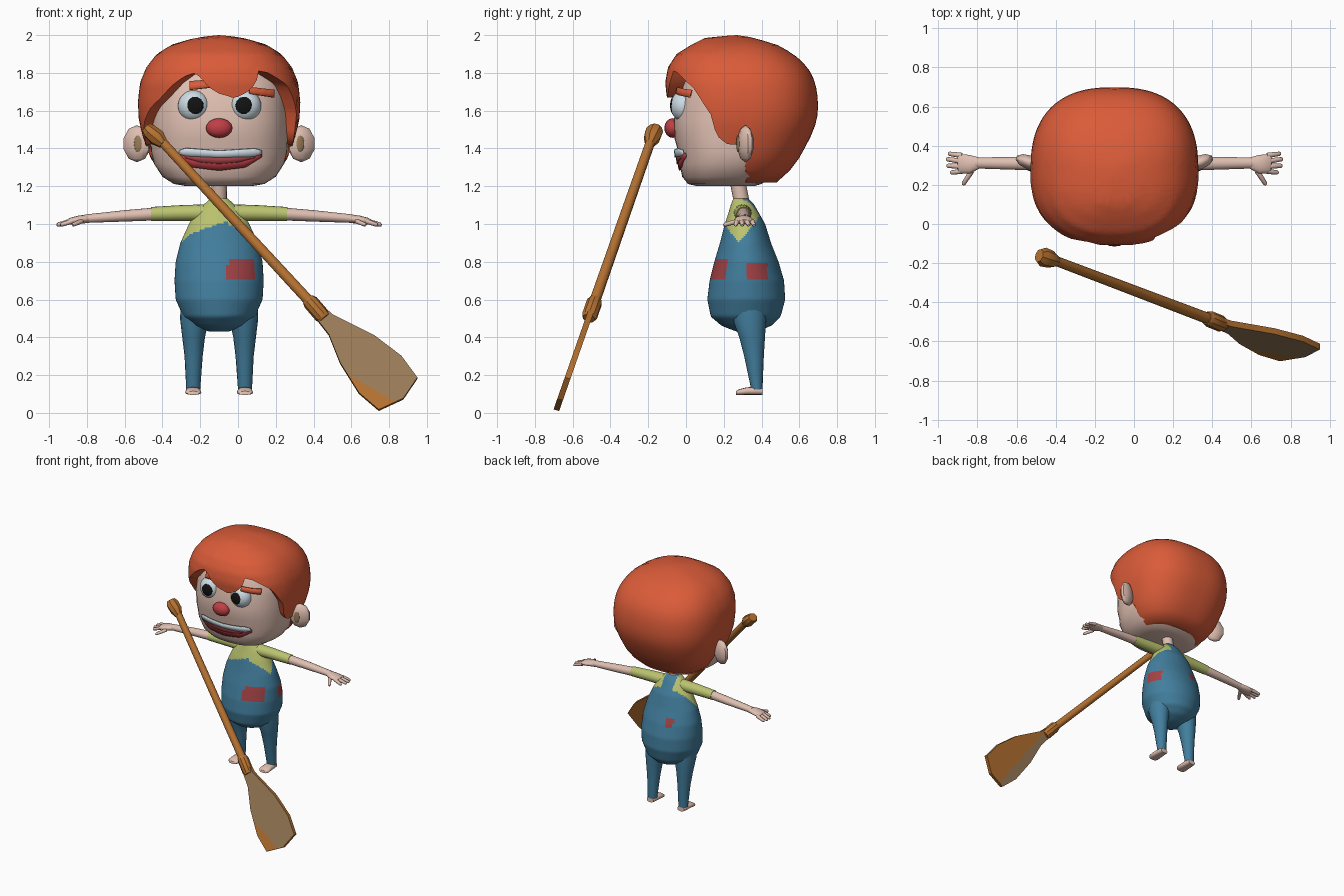
import bpy, bmesh
from math import sin, cos, pi, radians, copysign
from mathutils import Vector, Matrix
from mathutils.bvhtree import BVHTree

if "Cube" in bpy.data.objects:
    bpy.data.objects.remove(bpy.data.objects["Cube"])

CX = -0.1  # character's centre line


def material(name, r, g, b):
    m = bpy.data.materials.new(name)
    m.use_nodes = True
    m.diffuse_color = (r, g, b, 1)
    m.node_tree.nodes["Principled BSDF"].inputs["Base Color"].default_value = (r, g, b, 1)
    return m


HAIR = material("orange hair", .70, .105, .04)
SKIN = material("skin", .74, .52, .44)
DENIM = material("blue denim", .055, .21, .34)
SHIRT = material("yellow green shirt", .50, .55, .16)
PATCH = material("dark red cloth", .37, .055, .06)
RED = material("nose red", .52, .05, .06)
WOOD = material("orange wood", .46, .165, .03)
TAN = material("worn tan", .32, .20, .095)
WHITE = material("eye white", .62, .72, .78)
BLACK = material("black", .006, .006, .006)


def finish(name, bm, mats, angle=50):
    bmesh.ops.recalc_face_normals(bm, faces=bm.faces)
    mesh = bpy.data.meshes.new(name)
    bm.to_mesh(mesh)
    bm.free()
    ob = bpy.data.objects.new(name, mesh)
    bpy.context.collection.objects.link(ob)
    for m in mats:
        mesh.materials.append(m)
    bpy.ops.object.select_all(action="DESELECT")
    ob.select_set(True)
    bpy.context.view_layer.objects.active = ob
    bpy.ops.object.shade_smooth_by_angle(angle=radians(angle))
    return ob


def interp(table, t):
    """Linear lookup of the row values at t (first column ascending)."""
    for a, b in zip(table, table[1:]):
        if t <= b[0]:
            f = max(0, (t - a[0]) / (b[0] - a[0]))
            return [p + (q - p) * f for p, q in zip(a[1:], b[1:])]
    return list(table[-1][1:])


def power(v, p):
    return copysign(abs(v) ** (2 / p), v)


def loft(rings, seg=16, p=2.0):
    """Skin closed rings (x, y, z, ru, rv) that lie across the path."""
    bm = bmesh.new()
    axis = (Vector(rings[-1][:3]) - Vector(rings[0][:3])).normalized()
    if abs(axis.z) > .9:
        u, v = Vector((1, 0, 0)), Vector((0, 1, 0))
    else:
        u = axis.cross(Vector((0, 0, 1))).normalized()
        v = axis.cross(u)
    rows = []
    for x, y, z, ru, rv in rings:
        angles = [2 * pi * i / seg for i in range(seg)]
        rows.append([bm.verts.new(Vector((x, y, z)) + u * ru * power(cos(a), p)
                                  + v * rv * power(sin(a), p)) for a in angles])
    bridge(bm, rows)
    bm.faces.new(rows[0])
    bm.faces.new(rows[-1])
    return bm


def bridge(bm, rows):
    for a, b in zip(rows, rows[1:]):
        for i in range(len(a)):
            j = (i + 1) % len(a)
            bm.faces.new((a[i], a[j], b[j], b[i]))


def ball(name, loc, size, mat, seg=20, rot=0):
    bm = bmesh.new()
    mtx = Matrix.Translation(loc) @ Matrix.Rotation(rot, 4, "Z") @ Matrix.Diagonal((*size, 1))
    bmesh.ops.create_uvsphere(bm, u_segments=seg, v_segments=seg // 2, radius=1, matrix=mtx)
    return finish(name, bm, [mat])


# Body: pear shape, rows are z, y, half width, half depth
pear = [(.43, .32, .05, .05), (.46, .32, .13, .13), (.51, .316, .19, .185), (.6, .319, .23, .206),
        (.7, .322, .236, .197), (.8, .32, .23, .17), (.9, .315, .205, .135), (1.0, .312, .16, .107),
        (1.06, .305, .125, .08), (1.1, .3, .085, .063), (1.135, .29, .045, .04)]
rings = []
for i in range(65):
    z = .43 + .705 * i / 64
    y, w, d = interp(pear, z)
    rings.append((CX, y, z, w, d))
bm = loft(rings, 80)
for f in bm.faces:
    x, y, z = f.calc_center_median()
    side = abs(x - CX)
    neckline = y < .3 and x < -.02 and z > .94 + .33 * (x + .28)
    armhole = side > .05 and z > .9 + 1.3 * abs(y - .28)
    front_patch = y < .3 and -.055 < x < .085 and .71 < z < .815
    side_patch = x > 0 and .32 < y < .43 and .71 < z < .795
    back_patch = y > .35 and -.21 < x < -.15 and .78 < z < .845
    if neckline or armhole:
        f.material_index = 1
    elif front_patch or side_patch or back_patch:
        f.material_index = 2
finish("overalls", bm, [DENIM, SHIRT, PATCH])

# Neck, leaning forward
finish("neck", loft([(CX, .30, 1.09, .042, .042), (CX, .27, 1.24, .04, .042)]), [SKIN])

# Limbs on both sides
for s, word in ((1, "left"), (-1, "right")):
    X = lambda d: CX + s * d
    leg = [(.62, .11, .33, .09, .1), (.5, .13, .335, .077, .09), (.4, .135, .35, .06, .068),
           (.3, .135, .36, .048, .052), (.125, .137, .375, .037, .03)]
    finish(word + "_leg", loft([(X(d), y, z, a, b) for z, d, y, a, b in leg]), [DENIM])
    foot = [(.405, .03, .018), (.38, .036, .022), (.32, .04, .02), (.28, .043, .015), (.265, .03, .01)]
    finish(word + "_foot", loft([(X(.137), y, .095 + h, w, h) for y, w, h in foot], 12, 2.6), [SKIN])
    finish(word + "_sleeve", loft([(X(.04), .3, 1.06, .05, .045), (X(.2), .303, 1.058, .043, .042),
                                   (X(.36), .305, 1.053, .037, .037)]), [SHIRT])
    finish(word + "_forearm", loft([(X(.34), .305, 1.053, .034, .034), (X(.5), .31, 1.043, .033, .03),
                                    (X(.71), .312, 1.028, .028, .022)]), [SKIN])
    finish(word + "_palm", loft([(X(.69), .312, 1.028, .028, .022), (X(.74), .305, 1.023, .048, .022),
                                 (X(.79), .308, 1.015, .05, .017), (X(.80), .31, 1.012, .04, .012)]), [SKIN])
    fingers = [(.78, .35, .85, .36), (.79, .322, .86, .332), (.79, .295, .858, .298),
               (.78, .27, .838, .262), (.73, .27, .775, .2)]
    for n, (d0, y0, d1, y1) in enumerate(fingers):
        tip = (X(d0 + .9 * (d1 - d0)), y0 + .9 * (y1 - y0), .997, .011, .011)
        finish(f"{word}_finger_{n + 1}", loft([(X(d0), y0, 1.014, .014, .013), tip,
                                               (X(d1), y1, .993, .006, .006)], 8), [SKIN])

# Head: rows are z, half width, front y, back y
skull = [(1.2, .17, .06, .36), (1.212, .24, .01, .4), (1.25, .3, -.02, .46), (1.32, .345, -.035, .52),
         (1.38, .36, -.04, .56), (1.45, .365, -.06, .58), (1.55, .365, -.065, .6), (1.65, .362, -.045, .6),
         (1.75, .35, -.02, .57), (1.85, .29, .05, .5)]
bm = loft([(CX, (a + b) / 2, z, w, (b - a) / 2) for z, w, a, b in skull], 40, 2.5)
face_tree = BVHTree.FromBMesh(bm)
finish("head", bm, [SKIN])


def face_y(x, z):
    hit = face_tree.ray_cast(Vector((x, -2, z)), Vector((0, 1, 0)))[0]
    return hit.y if hit else 0


def face_strip(name, edge, mat, lift):
    """Thin plate laid on the face; edge rows are x, top z, bottom z."""
    bm = bmesh.new()
    n, rows = 24, []
    for i in range(n + 1):
        x = edge[0][0] + (edge[-1][0] - edge[0][0]) * i / n
        top, low = interp(edge, x)
        rows.append([bm.verts.new((x, face_y(x, z) - lift, z))
                     for z in (top, (top + low) / 2, low)])
    for a, b in zip(rows, rows[1:]):
        for k in (0, 1):
            bm.faces.new((a[k], a[k + 1], b[k + 1], b[k]))
    ob = finish(name, bm, [mat])
    solid = ob.modifiers.new("thickness", "SOLIDIFY")
    solid.thickness, solid.offset = .009, 0


# Mouth and eyebrows
face_strip("lower_lip", [(-.315, 1.375, 1.355), (-.24, 1.36, 1.30), (-.1, 1.36, 1.283),
                         (.04, 1.36, 1.30), (.125, 1.375, 1.355)], RED, .006)
face_strip("mouth_inside", [(-.28, 1.36, 1.35), (-.2, 1.36, 1.327), (-.1, 1.36, 1.318),
                            (0, 1.36, 1.327), (.09, 1.36, 1.35)], PATCH, .011)
face_strip("teeth", [(-.31, 1.39, 1.37), (-.28, 1.402, 1.36), (-.1, 1.388, 1.352),
                     (.09, 1.40, 1.357), (.125, 1.39, 1.37)], WHITE, .018)
face_strip("right_eyebrow", [(-.255, 1.755, 1.71), (-.12, 1.765, 1.725)], HAIR, .035)
face_strip("left_eyebrow", [(.06, 1.725, 1.69), (.19, 1.71, 1.67)], HAIR, .035)

# Eyes, nose and ears
for word, x, px in (("right", -.235, -.228), ("left", .04, .033)):
    ball(word + "_eye", (x, -.012, 1.625), (.083, .07, .083), WHITE, 28)
    ball(word + "_pupil", (px, -.068, 1.627), (.046, .016, .046), BLACK, 24)
ball("nose", (CX, -.07, 1.508), (.07, .045, .052), RED, 16)
for s, word in ((1, "left"), (-1, "right")):
    ball(word + "_ear", (CX + s * .435, .315, 1.425), (.078, .038, .098), SKIN, 10, s * .35)
    ball(word + "_ear_hollow", (CX + s * .43, .275, 1.425), (.022, .006, .045), TAN, 12, s * .35)

# Hair: columns run from the crown down to a hairline that varies with direction
shape = [(1.22, .25, .05, .48), (1.27, .31, 0, .54), (1.35, .365, -.05, .6), (1.45, .4, -.07, .655),
         (1.55, .425, -.08, .695), (1.65, .43, -.1, .7), (1.75, .418, -.11, .685), (1.83, .385, -.095, .645),
         (1.9, .33, -.05, .57), (1.95, .25, .03, .48), (1.985, .13, .1, .36), (2.0, .02, .25, .29)]
hairline = [(-180, 1.22), (-98, 1.22), (-92, 1.42), (-85, 1.42), (-76, 1.46), (-70, 1.52), (-55, 1.61),
            (-43, 1.66), (-30, 1.74), (-22, 1.78), (-14, 1.8), (-9, 1.77), (-5, 1.73), (0, 1.69),
            (7, 1.665), (16, 1.7), (23, 1.75), (27, 1.81), (36, 1.8), (45, 1.77), (56, 1.73), (62, 1.68),
            (72, 1.58), (76, 1.47), (85, 1.42), (92, 1.42), (98, 1.22), (180, 1.22)]
bm = bmesh.new()
SEG, STEPS, YC = 120, 18, .27
rows = []
for j in range(1, STEPS + 2):
    row = []
    for i in range(SEG):
        deg = -180 + 360 * i / SEG
        t = radians(deg)
        low = interp(hairline, deg)[0]
        z = 2 - (2 - low) * (min(j, STEPS) / STEPS) ** 1.5
        w, front, back = interp(shape, z)
        shrink = .72 if j > STEPS else 1  # last row tucks under
        depth = YC - front if cos(t) > 0 else back - YC
        row.append(bm.verts.new((CX + shrink * w * power(sin(t), 2.5),
                                 YC - shrink * depth * power(cos(t), 2.5),
                                 z + (.01 if j > STEPS else 0))))
    rows.append(row)
bridge(bm, rows)
crown = bm.verts.new((CX, YC, 2.0))
for i in range(SEG):
    bm.faces.new((crown, rows[0][i], rows[0][(i + 1) % SEG]))
finish("hair", bm, [HAIR], 60)


# Paddle, all lying in one leaning plane
def lean(x, z, r, r2=None):
    return (x, -.69 + .35 * z, z, r, r2 or r)


finish("paddle_shaft", loft([lean(-.42, 1.455, .025), lean(.42, .545, .029)], 12), [WOOD])
finish("paddle_knob", loft([lean(-.395, 1.425, .028), lean(-.425, 1.455, .045),
                            lean(-.465, 1.49, .05, .04), lean(-.485, 1.51, .035, .03)], 8), [WOOD], 30)
finish("paddle_collar", loft([lean(.37, .6, .033), lean(.385, .585, .042),
                              lean(.445, .515, .042), lean(.46, .5, .033)], 10), [WOOD], 30)

outline = [(.45, .56), (.5, .515), (.72, .405), (.865, .295), (.95, .18), (.875, .07),
           (.745, .01), (.64, .1), (.54, .26), (.48, .41), (.41, .5)]
bm = bmesh.new()
bm.faces.new([bm.verts.new((x, -.675 + .35 * z, z)) for x, z in outline])
ex = bmesh.ops.extrude_face_region(bm, geom=bm.faces[:])
bmesh.ops.translate(bm, vec=(0, -.03, .008), verts=[v for v in ex["geom"] if isinstance(v, bmesh.types.BMVert)])
cuts = {"front": (Vector((.57, 0, .21)), Vector((.5, 0, .87))),
        "back": (Vector((.55, 0, .4)), Vector((-.85, 0, -.53)))}
for co, no in cuts.values():
    bmesh.ops.bisect_plane(bm, geom=bm.verts[:] + bm.edges[:] + bm.faces[:], plane_co=co, plane_no=no)
bmesh.ops.recalc_face_normals(bm, faces=bm.faces)
bm.normal_update()
for f in bm.faces:
    if abs(f.normal.y) > .7:
        co, no = cuts["front" if f.normal.y < 0 else "back"]
        f.material_index = int((f.calc_center_median() - co).dot(no) > 0)
finish("paddle_blade", bm, [WOOD, TAN], 30)
